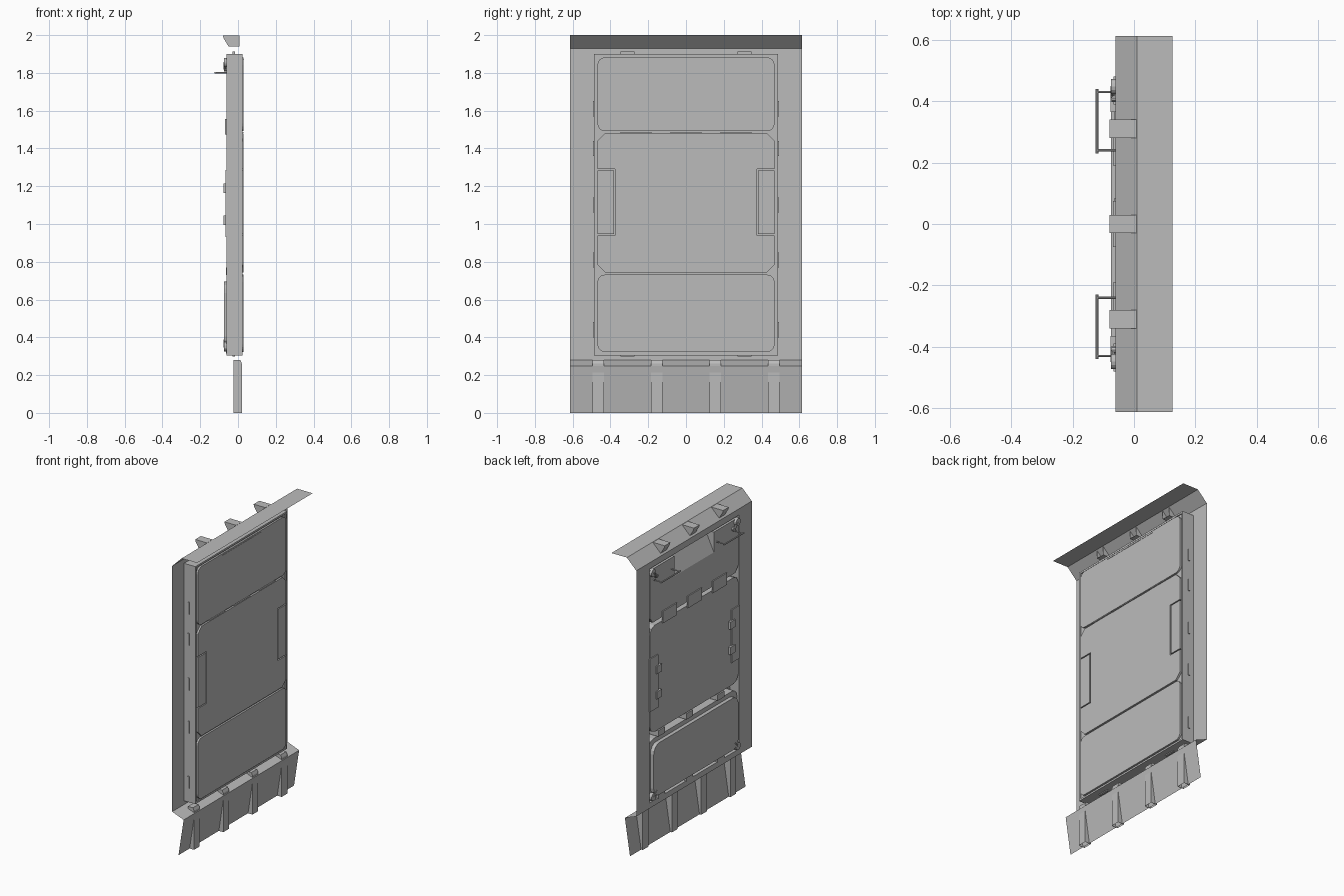
import bpy, bmesh, math
from mathutils import Vector, Matrix

if "Cube" in bpy.data.objects:
    bpy.data.objects.remove(bpy.data.objects["Cube"])

grey = bpy.data.materials.new("plain_grey")
grey.use_nodes = True
COLOUR = (0.5, 0.5, 0.5, 1)
grey.diffuse_color = COLOUR
grey.node_tree.nodes["Principled BSDF"].inputs["Base Color"].default_value = COLOUR


def finish(name, bm, solid=True):
    if solid:
        bmesh.ops.recalc_face_normals(bm, faces=bm.faces)
    me = bpy.data.meshes.new(name)
    bm.to_mesh(me)
    bm.free()
    me.materials.append(grey)
    ob = bpy.data.objects.new(name, me)
    bpy.context.collection.objects.link(ob)
    return ob


def prism(name, outline, x0, x1):
    """Solid with a (y, z) outline, extruded along x."""
    bm = bmesh.new()
    face = bm.faces.new([bm.verts.new((x0, y, z)) for y, z in outline])
    out = bmesh.ops.extrude_face_region(bm, geom=[face])
    verts = [v for v in out["geom"] if isinstance(v, bmesh.types.BMVert)]
    bmesh.ops.translate(bm, verts=verts, vec=(x1 - x0, 0, 0))
    return finish(name, bm)


def box(name, x0, x1, y0, y1, z0, z1):
    return prism(name, [(y0, z0), (y1, z0), (y1, z1), (y0, z1)], x0, x1)


def rounded(y0, y1, z0, z1, r, steps=4):
    """Rounded rectangle outline."""
    pts = []
    corners = [(y1 - r, z1 - r), (y0 + r, z1 - r), (y0 + r, z0 + r), (y1 - r, z0 + r)]
    for i, (cy, cz) in enumerate(corners):
        for s in range(steps + 1):
            a = (i + s / steps) * math.pi / 2
            pts.append((cy + r * math.cos(a), cz + r * math.sin(a)))
    return pts


def sheet(name, profile, y0, y1):
    """Thin bent sheet with an (x, z) profile, running along y."""
    bm = bmesh.new()
    rows = [[bm.verts.new((x, y, z)) for y in (y0, y1)] for x, z in profile]
    for a, b in zip(rows, rows[1:]):
        bm.faces.new((a[0], a[1], b[1], b[0]))
    return finish(name, bm, False)


def channel(name, profile, y0, y1):
    """Two side plates joined by a web along the profile, open at its last side."""
    bm = bmesh.new()
    sides = [[bm.verts.new((x, y, z)) for x, z in profile] for y in (y0, y1)]
    for s in sides:
        bm.faces.new(s)
    for i in range(len(profile) - 1):
        bm.faces.new((sides[0][i], sides[1][i], sides[1][i + 1], sides[0][i + 1]))
    return finish(name, bm)


def rod(name, a, b, r, sides=10):
    a, b = Vector(a), Vector(b)
    bm = bmesh.new()
    turn = (b - a).to_track_quat("Z", "Y").to_matrix().to_4x4()
    bmesh.ops.create_cone(bm, cap_ends=True, segments=sides, radius1=r, radius2=r,
                          depth=(b - a).length,
                          matrix=Matrix.Translation((a + b) / 2) @ turn)
    return finish(name, bm)


W, D, BACK = 0.613, 0.487, -0.06      # surround half width, door half width, rear plane
LOW, HIGH = 0.305, 1.9                # door bottom and top

# Sheet surround with flared top and bottom skirt
for side, (a, b) in {"right": (-W, -D), "left": (D, W)}.items():
    sheet("surround_" + side, [(BACK, 0.28), (BACK, 1.93)], a, b)
sheet("surround_bottom", [(BACK, 0.28), (BACK, LOW)], -D, D)
sheet("surround_top", [(BACK, HIGH), (BACK, 1.93)], -D, D)
sheet("top_flange", [(BACK, 1.93), (0.01, 2.0), (0.125, 2.0)], -W, W)
sheet("bottom_skirt", [(BACK, 0.28), (0.025, 0.247), (-0.013, 0)], -W, W)

# Gussets on the top flange and ribs on the skirt
for y in (-0.31, 0, 0.31):
    channel("top_gusset", [(0.008, 1.999), (-0.08, 1.999), (-0.077, 1.985),
                           (-0.05, 1.94), (0.008, 1.94)], y - 0.03, y + 0.03)
for y in (-0.465, -0.155, 0.155, 0.465):
    channel("skirt_rib", [(-0.025, 0), (-0.025, 0.28), (0.012, 0.28), (0.02, 0.262),
                          (0.02, 0)], y - 0.03, y + 0.03).data.polygons[0].use_smooth = False

# Door rim and inner core
T = 0.012
for s in (-1, 1):
    a, b = sorted((s * D, s * (D - T)))
    box("door_rim_side", BACK, 0.024, a, b, LOW, HIGH)
box("door_rim_bottom", BACK, 0.024, -D + T, D - T, LOW, LOW + T)
box("door_rim_top", BACK, 0.024, -D + T, D - T, HIGH - T, HIGH)
box("door_core", 0.005, 0.018, -D + T, D - T, LOW + T, HIGH - T)

# Panels on the outer face, the middle one notched for two side plates
E = D - 0.018
prism("outer_panel_top", rounded(-E, E, 1.492, 1.882, 0.04), 0.018, 0.03)
prism("outer_panel_bottom", rounded(-E, E, 0.323, 0.732, 0.04), 0.018, 0.03)
NOTCH, N0, N1 = 0.375, 0.94, 1.29
half = [(E, N0), (NOTCH, N0), (NOTCH, N1), (E, N1), (E, 1.44), (E - 0.04, 1.48)]
other = [(-y, z) for y, z in reversed(half)]
prism("outer_panel_middle", [(E - 0.04, 0.744), (E, 0.784)] + half + other
      + [(-E, 0.784), (-E + 0.04, 0.744)], 0.018, 0.03)
for s in (-1, 1):
    a, b = sorted((s * (NOTCH + 0.007), s * E))
    box("outer_side_plate", 0.018, 0.03, a, b, N0 + 0.007, N1 - 0.007)

# Rear upper panel with a sloped chute cut into its top edge
R, Z0, CH, TOP = 0.21, 1.515, 1.74, 1.875
prism("rear_panel_top", [(-E + 0.03, Z0), (E - 0.03, Z0), (E, Z0 + 0.04), (E, TOP),
                         (R, TOP), (R, CH), (-R, CH), (-R, TOP), (-E, TOP),
                         (-E, Z0 + 0.04)], BACK, 0.005)
sheet("chute_floor", [(BACK, CH), (0.004, TOP)], -R, R)
box("chute_slot", 0.03, 0.032, -R, R, 1.868, 1.872)

# Rear middle panel and raised lower panel
prism("rear_panel_middle", rounded(-E, E, 0.775, 1.49, 0.05, 2), BACK, 0.005)
prism("rear_panel_bottom", rounded(-E, E, 0.325, 0.725, 0.05, 3), -0.05, 0.005)
prism("rear_raised_cover", rounded(-0.45, 0.45, 0.345, 0.695, 0.06), -0.075, -0.05)

# Hinge tabs across the upper joint, with slots on the outer face
for y in (-0.265, 0, 0.265):
    box("hinge_tab", -0.068, BACK, y - 0.075, y + 0.075, 1.475, 1.555)
    box("hinge_slot", 0.024, 0.032, y - 0.085, y + 0.085, 1.484, 1.488)

# Slot plates along the rim and clips at the panel joints
for s in (-1, 1):
    for z in (0.44, 0.81, 1.1, 1.4, 1.61):
        a, b = sorted((s * D, s * (D + 0.006)))
        box("side_slot_plate", -0.03, -0.018, a, b, z - 0.04, z + 0.04)
    y = s * 0.31
    box("top_slot_plate", -0.03, -0.015, y - 0.037, y + 0.037, HIGH, HIGH + 0.014)
    box("bottom_slot_plate", -0.03, -0.015, y - 0.037, y + 0.037, LOW - 0.006, LOW)
for y in (-0.28, 0.05, 0.35):
    box("joint_clip", -0.064, 0, y - 0.035, y + 0.035, 0.73, 0.77)
    box("lower_clip", -0.064, 0, y - 0.035, y + 0.035, 0.315, 0.338)

# Side latches, pull handles and corner fasteners
for s in (-1, 1):
    a, b = sorted((s * 0.39, s * 0.48))
    box("side_latch_plate", -0.067, BACK, a, b, 0.93, 1.285)
    for z in (1.02, 1.19):
        a, b = sorted((s * 0.365, s * 0.415))
        box("latch_block", -0.076, BACK, a, b, z - 0.025, z + 0.025)
    ends = (s * 0.24, s * 0.43)
    for y in ends:
        rod("handle_post", (BACK, y, 1.8), (-0.122, y, 1.8), 0.004)
    rod("handle_bar", (-0.121, ends[0] - s * 0.01, 1.8), (-0.121, ends[1] + s * 0.01, 1.8), 0.005)
    for z in (0.35, 1.855):
        t = 1 if z < 1 else -1
        rod("corner_fastener", (-0.05, s * 0.448, z), (-0.075, s * 0.448, z), 0.025, 14)
        rod("fastener_pin", (-0.07, s * 0.448, z), (-0.07, s * 0.415, z + t * 0.035), 0.007)
        rod("fastener_eye", (-0.05, s * 0.41, z + t * 0.035), (-0.073, s * 0.41, z + t * 0.035), 0.013)
